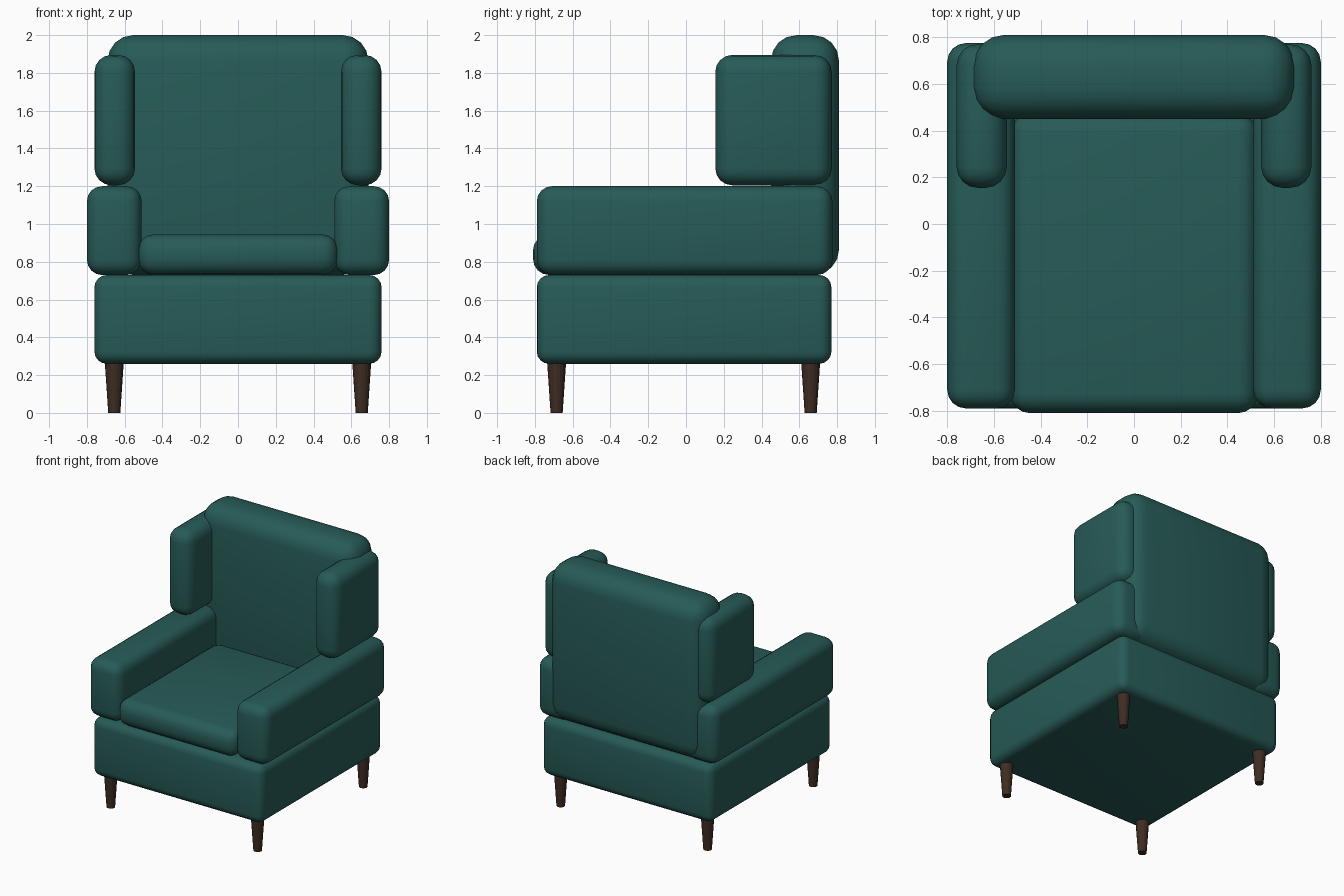
import bpy
import math

cube = bpy.data.objects.get("Cube")
if cube:
    bpy.data.objects.remove(cube, do_unlink=True)


def make_material(name, rgb):
    mat = bpy.data.materials.new(name)
    mat.use_nodes = True
    mat.diffuse_color = (*rgb, 1)
    mat.node_tree.nodes["Principled BSDF"].inputs["Base Color"].default_value = (*rgb, 1)
    return mat


FABRIC = make_material("teal fabric", (0.02, 0.105, 0.095))
WOOD = make_material("dark brown wood", (0.05, 0.026, 0.017))


def padded_block(name, x, y, z, radius):
    """Upholstered block spanning the x, y and z ranges, with rounded edges."""
    spans = (x, y, z)
    bpy.ops.mesh.primitive_cube_add(size=1, location=[(a + b) / 2 for a, b in spans])
    obj = bpy.context.object
    obj.name = name
    obj.scale = [b - a for a, b in spans]
    bpy.ops.object.transform_apply(location=False, rotation=False, scale=True)
    bevel = obj.modifiers.new("rounding", "BEVEL")
    bevel.width = radius
    bevel.segments = 4
    bevel.limit_method = "NONE"
    bpy.ops.object.modifier_apply(modifier=bevel.name)
    bpy.ops.object.shade_smooth_by_angle(angle=math.radians(40))
    obj.data.materials.append(FABRIC)
    return obj


# Base, seat cushion and backrest
padded_block("seat_base", (-0.76, 0.76), (-0.79, 0.77), (0.26, 0.73), 0.065)
padded_block("seat_cushion", (-0.53, 0.53), (-0.81, 0.47), (0.73, 0.945), 0.085)
padded_block("backrest", (-0.69, 0.69), (0.45, 0.81), (0.73, 2.0), 0.135)

# Armrests, wings and legs on both sides
for side, label in ((1, "left"), (-1, "right")):
    def across(inner, outer):
        return sorted((side * inner, side * outer))

    padded_block(f"{label}_armrest", across(0.51, 0.8), (-0.79, 0.775), (0.73, 1.2), 0.08)
    padded_block(f"{label}_wing", across(0.545, 0.76), (0.155, 0.77), (1.205, 1.895), 0.09)

    for end, y in (("front", -0.685), ("back", 0.66)):
        bpy.ops.mesh.primitive_cone_add(vertices=16, radius1=0.032, radius2=0.051,
                                        depth=0.28, location=(side * 0.655, y, 0.14))
        leg = bpy.context.object
        leg.name = f"{end}_{label}_leg"
        leg.data.materials.append(WOOD)
